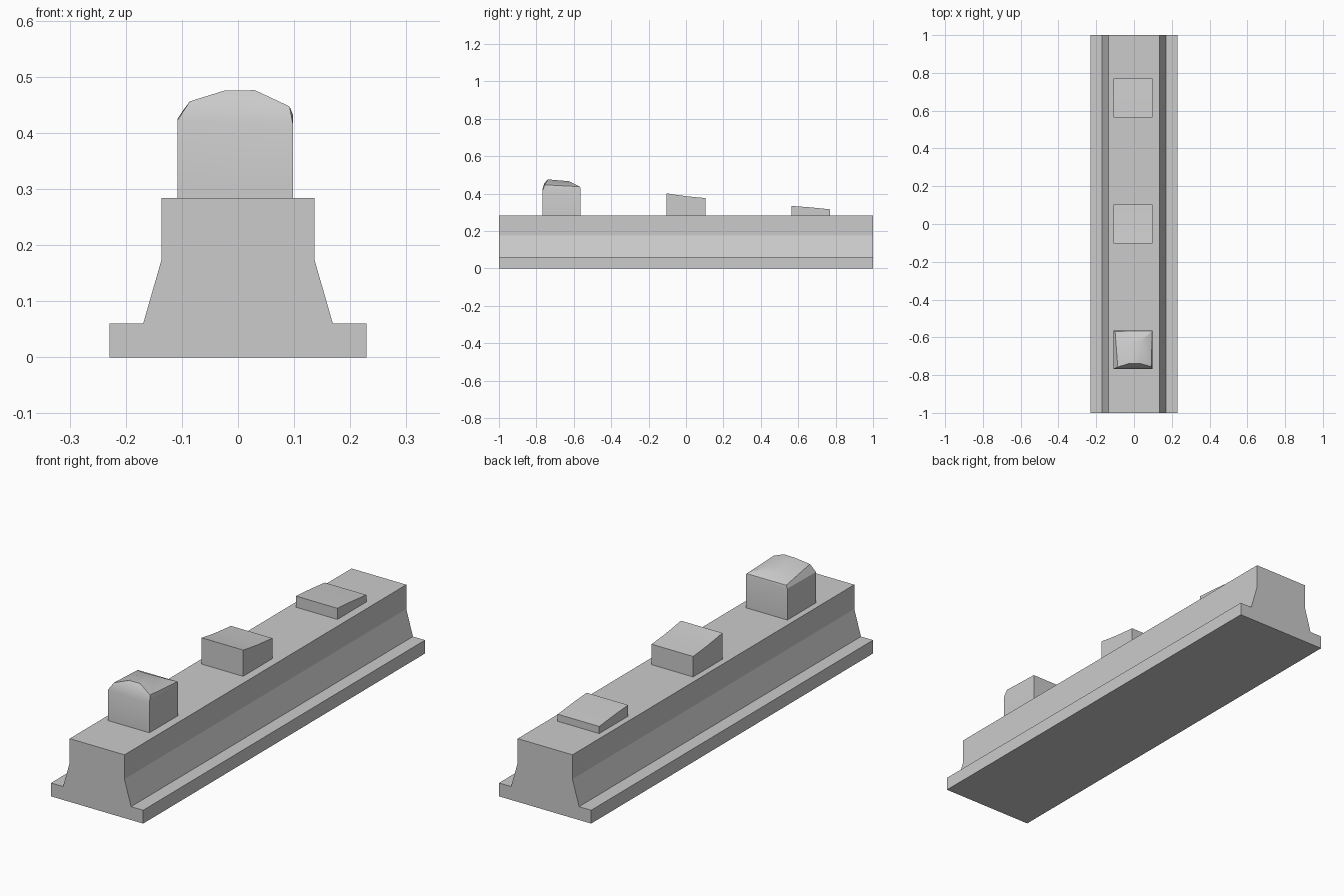
import bpy
import bmesh
import math

cube = bpy.data.objects.get("Cube")
if cube:
    bpy.data.objects.remove(cube, do_unlink=True)

GREY = (0.6, 0.6, 0.6, 1.0)
grey = bpy.data.materials.new("plain grey")
grey.use_nodes = True
grey.diffuse_color = GREY
grey.node_tree.nodes["Principled BSDF"].inputs["Base Color"].default_value = GREY


def loft(name, rings, smooth_angle=None):
    """Join rings of equal length with side faces and close both ends."""
    bm = bmesh.new()
    loops = [[bm.verts.new(p) for p in ring] for ring in rings]
    for low, high in zip(loops, loops[1:]):
        for i in range(len(low)):
            j = (i + 1) % len(low)
            bm.faces.new((low[i], low[j], high[j], high[i]))
    bm.faces.new(loops[0])
    bm.faces.new(loops[-1])
    bmesh.ops.recalc_face_normals(bm, faces=bm.faces)
    mesh = bpy.data.meshes.new(name)
    bm.to_mesh(mesh)
    bm.free()
    mesh.materials.append(grey)
    obj = bpy.data.objects.new(name, mesh)
    bpy.context.collection.objects.link(obj)
    if smooth_angle:
        bpy.ops.object.select_all(action="DESELECT")
        obj.select_set(True)
        bpy.context.view_layer.objects.active = obj
        bpy.ops.object.shade_smooth_by_angle(angle=math.radians(smooth_angle))
    return obj


# Rail: flanged half profile mirrored across x and run along y
half = [(0.229, 0), (0.229, 0.06), (0.169, 0.06), (0.136, 0.175), (0.136, 0.284)]
profile = half + [(-x, z) for x, z in reversed(half)]
loft("rail", [[(x, y, z) for x, z in profile] for y in (-1, 1)])

# Blocks on the rail: side profiles run across x
LEFT, RIGHT, SEAT = -0.108, 0.098, 0.28
tops = {
    "middle_block": [(-0.104, 0.402), (-0.05, 0.393), (0.01, 0.385), (0.104, 0.376)],
    "rear_block": [(0.565, 0.334), (0.66, 0.327), (0.77, 0.316)],
}
for name, top in tops.items():
    side = [(top[0][0], SEAT)] + top + [(top[-1][0], SEAT)]
    loft(name, [[(x, y, z) for y, z in side] for x in (LEFT, RIGHT)], 20)

# Front block: square post with a chamfered, lopsided crown
FRONT, BACK = -0.768, -0.565
foot = [(LEFT, FRONT, SEAT), (RIGHT, FRONT, SEAT), (RIGHT, BACK, SEAT), (LEFT, BACK, SEAT)]
shoulder = [(x, y, z) for (x, y, _), z in zip(foot, (0.422, 0.415, 0.432, 0.425))]
rim = [(-0.086, -0.757, 0.456), (0.092, -0.755, 0.447),
       (0.096, -0.567, 0.437), (-0.1, -0.568, 0.437)]
crown = [(-0.025, -0.738, 0.475), (0.03, -0.738, 0.476),
         (0.03, -0.625, 0.466), (-0.04, -0.625, 0.465)]
loft("front_block", [foot, shoulder, rim, crown], 32)
